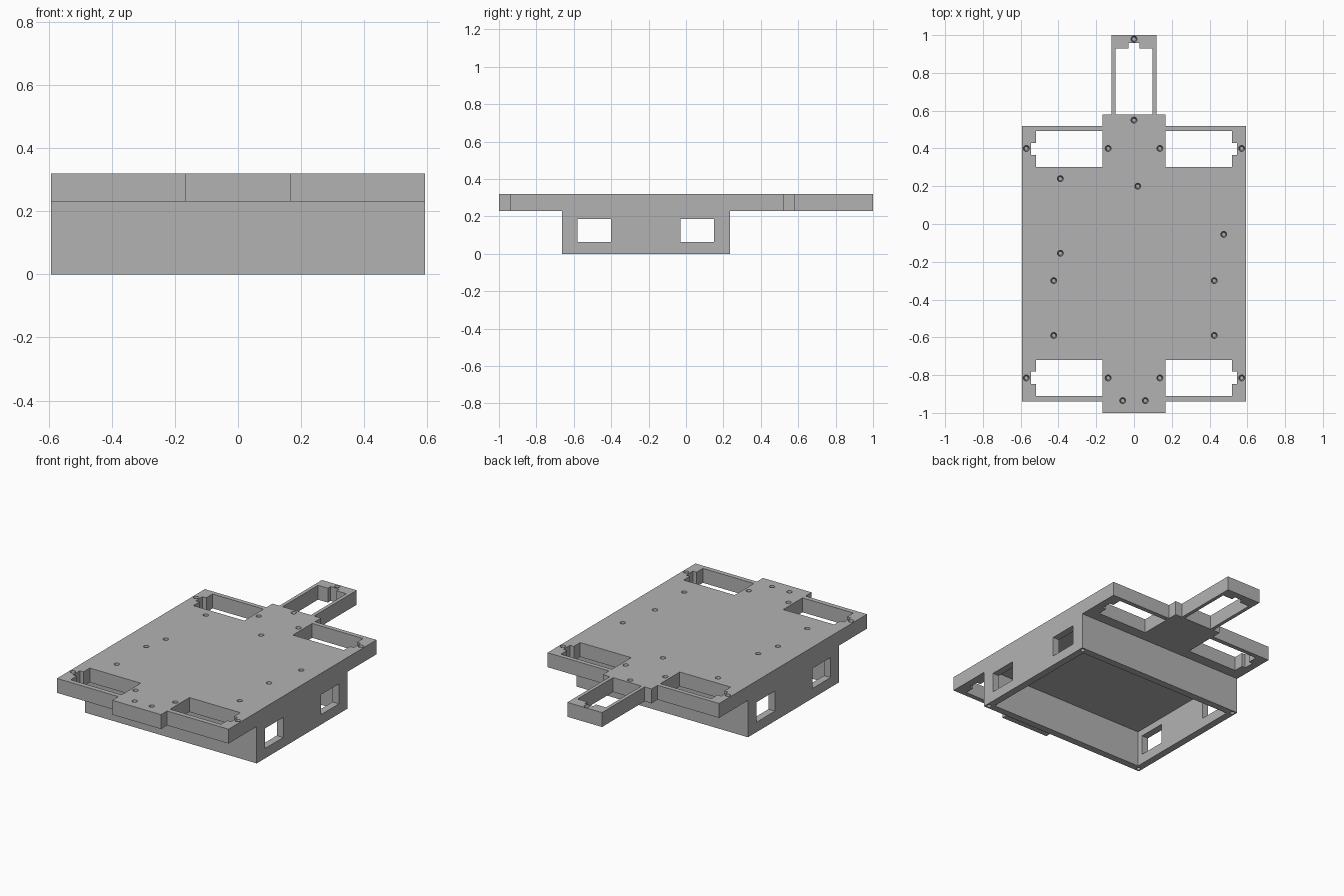
import bpy
import bmesh
from mathutils import Matrix

cube = bpy.data.objects.get("Cube")
if cube:
    bpy.data.objects.remove(cube, do_unlink=True)

grey = bpy.data.materials.new("plain_grey")
grey.use_nodes = True
COLOUR = (0.45, 0.45, 0.45, 1)
grey.diffuse_color = COLOUR
grey.node_tree.nodes["Principled BSDF"].inputs["Base Color"].default_value = COLOUR

HALF = 0.593            # half width of the body
SPLIT, TOP = 0.23, 0.32  # underside and top of the deck
BACK, FRONT = 0.235, -0.662
WALL = 0.045


def prism(bm, outline, z0, z1):
    """Extrude a flat outline between two heights."""
    face = bm.faces.new([bm.verts.new((x, y, z0)) for x, y in outline])
    new = bmesh.ops.extrude_face_region(bm, geom=[face])["geom"]
    for v in new:
        if isinstance(v, bmesh.types.BMVert):
            v.co.z = z1


def rect(x0, x1, y0, y1):
    return [(x0, y0), (x1, y0), (x1, y1), (x0, y1)]


def hole(bm, x, y, z, r1, r2, depth):
    bmesh.ops.create_cone(bm, cap_ends=True, segments=16, radius1=r1, radius2=r2,
                          depth=depth, matrix=Matrix.Translation((x, y, z)))


def make(name, bm):
    bmesh.ops.recalc_face_normals(bm, faces=bm.faces)
    mesh = bpy.data.meshes.new(name)
    bm.to_mesh(mesh)
    bm.free()
    mesh.materials.append(grey)
    obj = bpy.data.objects.new(name, mesh)
    bpy.context.scene.collection.objects.link(obj)
    return obj


def cut(obj, bm):
    """Subtract the cutter shapes and bake the result."""
    cutter = make("cutter", bm)
    mod = obj.modifiers.new("openings", 'BOOLEAN')
    mod.operation, mod.solver, mod.object = 'DIFFERENCE', 'EXACT', cutter
    graph = bpy.context.evaluated_depsgraph_get()
    mesh = bpy.data.meshes.new_from_object(obj.evaluated_get(graph))
    obj.modifiers.clear()
    obj.data = mesh
    bpy.data.objects.remove(cutter, do_unlink=True)


# Deck: body, front tab, stepped rear tab and rear arm
half = [(0.168, -1), (0.168, -0.94), (HALF, -0.94), (HALF, 0.52),
        (0.168, 0.52), (0.168, 0.58), (0.12, 0.58), (0.12, 1)]
bm = bmesh.new()
prism(bm, half + [(-x, y) for x, y in reversed(half)], SPLIT, TOP)
deck = make("deck", bm)

# Notched openings at the four corners and in the arm
bm = bmesh.new()
low, high = SPLIT - 0.1, TOP + 0.1
for side in (-1, 1):
    for y in (0.397, -0.815):
        prism(bm, [(side * x, y + dy) for x, dy in (
            (0.168, -0.095), (0.52, -0.095), (0.52, -0.033), (0.546, -0.033),
            (0.546, 0.033), (0.52, 0.033), (0.52, 0.095), (0.168, 0.095))], low, high)
arm = [(0.098, 0.58), (0.098, 0.93), (0.03, 0.93), (0.03, 0.957)]
prism(bm, arm + [(-x, y) for x, y in reversed(arm)], low, high)

# Blind screw holes in the top of the deck
paired = [(0.57, 0.4), (0.137, 0.4), (0.425, -0.3), (0.425, -0.59),
          (0.57, -0.815), (0.137, -0.815), (0.06, -0.935)]
single = [(0, 0.979), (0, 0.55), (-0.39, 0.24), (0.02, 0.2),
          (0.475, -0.055), (-0.39, -0.155)]
for x, y in single + paired + [(-x, y) for x, y in paired]:
    hole(bm, x, y, TOP - 0.02, 0.01, 0.018, 0.08)
cut(deck, bm)

# Hollow housing below, open at the bottom
bm = bmesh.new()
prism(bm, rect(-HALF, HALF, FRONT, BACK), 0, SPLIT)
housing = make("housing", bm)
bm = bmesh.new()
prism(bm, rect(WALL - HALF, HALF - WALL, FRONT + WALL, BACK - WALL), -0.1, SPLIT + 0.1)
for x in (HALF - 0.021, 0.021 - HALF):
    for y in (FRONT + 0.021, BACK - 0.021):
        hole(bm, x, y, 0, 0.013, 0.013, 0.12)
cut(housing, bm)

# Two windows through each side wall
bm = bmesh.new()
for y0, y1 in ((-0.58, -0.4), (-0.03, 0.15)):
    prism(bm, rect(-1, 1, y0, y1), 0.062, 0.187)
cut(housing, bm)
